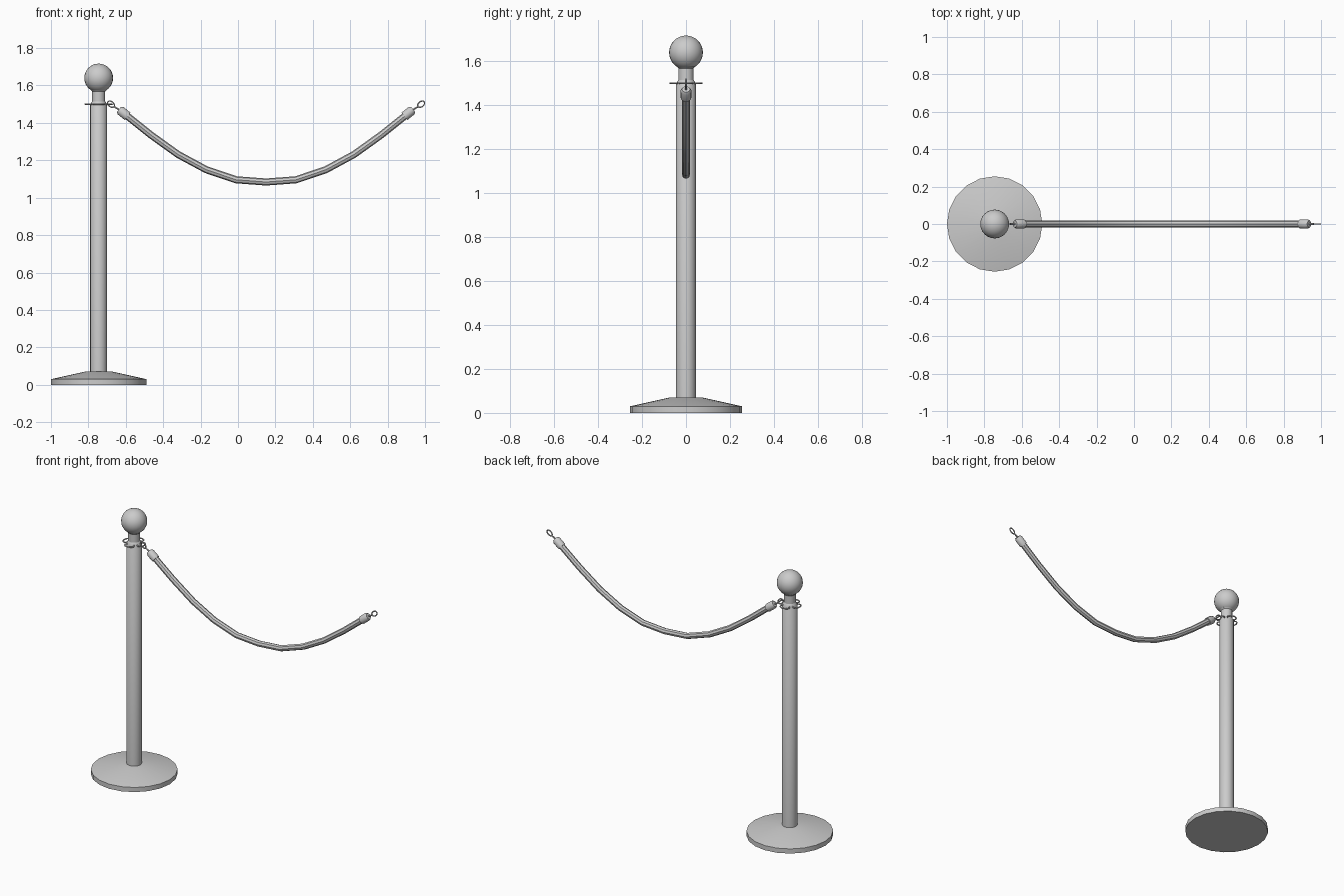
import bpy, math
from mathutils import Vector

cube = bpy.data.objects.get("Cube")
if cube:
    bpy.data.objects.remove(cube)

GREY = bpy.data.materials.new("plain_grey")
GREY.use_nodes = True
GREY.diffuse_color = (0.6, 0.6, 0.6, 1)
GREY.node_tree.nodes["Principled BSDF"].inputs["Base Color"].default_value = (0.6, 0.6, 0.6, 1)

POST_X = -0.745
MID_X = 0.15
RING_Z = 1.5


def finish(obj, name, angle=35):
    obj.name = name
    obj.data.materials.clear()
    obj.data.materials.append(GREY)
    bpy.ops.object.select_all(action='DESELECT')
    obj.select_set(True)
    bpy.context.view_layer.objects.active = obj
    bpy.ops.object.shade_smooth_by_angle(angle=math.radians(angle))
    return obj


def lathe(name, profile, sides, origin=(0, 0, 0), axis=(0, 0, 1)):
    """Spin (radius, height) pairs about an axis, capping both ends."""
    turn = Vector((0, 0, 1)).rotation_difference(Vector(axis))
    verts, faces = [], []
    for r, h in profile:
        for i in range(sides):
            a = math.tau * i / sides
            verts.append(turn @ Vector((r * math.cos(a), r * math.sin(a), h)) + Vector(origin))
    for k in range(len(profile) - 1):
        for i in range(sides):
            j = (i + 1) % sides
            b, t = k * sides, (k + 1) * sides
            faces.append((b + i, b + j, t + j, t + i))
    faces.append(tuple(reversed(range(sides))))
    faces.append(tuple(range(len(verts) - sides, len(verts))))
    mesh = bpy.data.meshes.new(name)
    mesh.from_pydata(verts, [], faces)
    obj = bpy.data.objects.new(name, mesh)
    bpy.context.collection.objects.link(obj)
    return finish(obj, name)


def tube(name, points, radius, closed=False, resolution=2):
    """Sweep a round section along a path and turn it into a mesh."""
    curve = bpy.data.curves.new(name, 'CURVE')
    curve.dimensions = '3D'
    curve.bevel_depth = radius
    curve.bevel_resolution = resolution
    curve.use_fill_caps = True
    spline = curve.splines.new('POLY')
    spline.points.add(len(points) - 1)
    for p, co in zip(spline.points, points):
        p.co = (*co, 1)
    spline.use_cyclic_u = closed
    obj = bpy.data.objects.new(name, curve)
    bpy.context.collection.objects.link(obj)
    bpy.ops.object.select_all(action='DESELECT')
    obj.select_set(True)
    bpy.context.view_layer.objects.active = obj
    bpy.ops.object.convert(target='MESH')
    return finish(bpy.context.object, name)


def oval(centre, u, v, a, b, count=16):
    """Closed loop of points spanned by directions u and v."""
    return [centre + u * a * math.cos(math.tau * i / count) + v * b * math.sin(math.tau * i / count)
            for i in range(count)]


# Post: base, pole, neck and ball
post = (POST_X, 0, 0)
lathe("base", [(0.255, 0), (0.255, 0.03), (0.075, 0.07)], 20, post)
lathe("pole", [(0.045, 0.06), (0.045, 1.5), (0.035, 1.515)], 20, post)
lathe("neck", [(0.035, 1.5), (0.035, 1.568), (0.042, 1.575), (0.042, 1.59)], 20, post)
bpy.ops.mesh.primitive_uv_sphere_add(segments=24, ring_count=16, radius=0.077,
                                     location=(POST_X, 0, 1.64))
finish(bpy.context.object, "ball", 60)

# Four wire loops around the top of the pole
for i in range(4):
    a = math.tau * i / 4
    out = Vector((math.cos(a), math.sin(a), 0))
    side = Vector((-out.y, out.x, 0))
    centre = Vector((POST_X, 0, RING_Z)) + out * 0.05
    tube(f"post_loop_{i + 1}", oval(centre, out, side, 0.022, 0.03), 0.004, True, 1)

# Sagging rope, given as half of its curve and mirrored
half = [(0.16, 1.096), (0.32, 1.15), (0.47, 1.231), (0.615, 1.335), (0.765, 1.455)]
path = ([(MID_X - x, 0, z) for x, z in reversed(half)] + [(MID_X, 0, 1.084)]
        + [(MID_X + x, 0, z) for x, z in half])
tube("rope", path, 0.019)

# Rope ends: ferrule, shank and hook on each side
for side, label in ((-1, "right"), (1, "left")):
    along = Vector((side * 0.78, 0, 0.625)).normalized()
    across = Vector((-along.z, 0, along.x))
    start = Vector((MID_X + side * 0.74, 0, 1.435))
    lathe(f"{label}_ferrule", [(0.025, 0), (0.025, 0.048), (0.018, 0.06)], 12, start, along)
    hook = Vector((MID_X + side * 0.829, 0, RING_Z))
    tube(f"{label}_shank", [start + along * 0.055, hook - along * 0.022], 0.005, False, 1)
    tube(f"{label}_hook", oval(hook, along, across, 0.021, 0.014), 0.004, True, 1)
